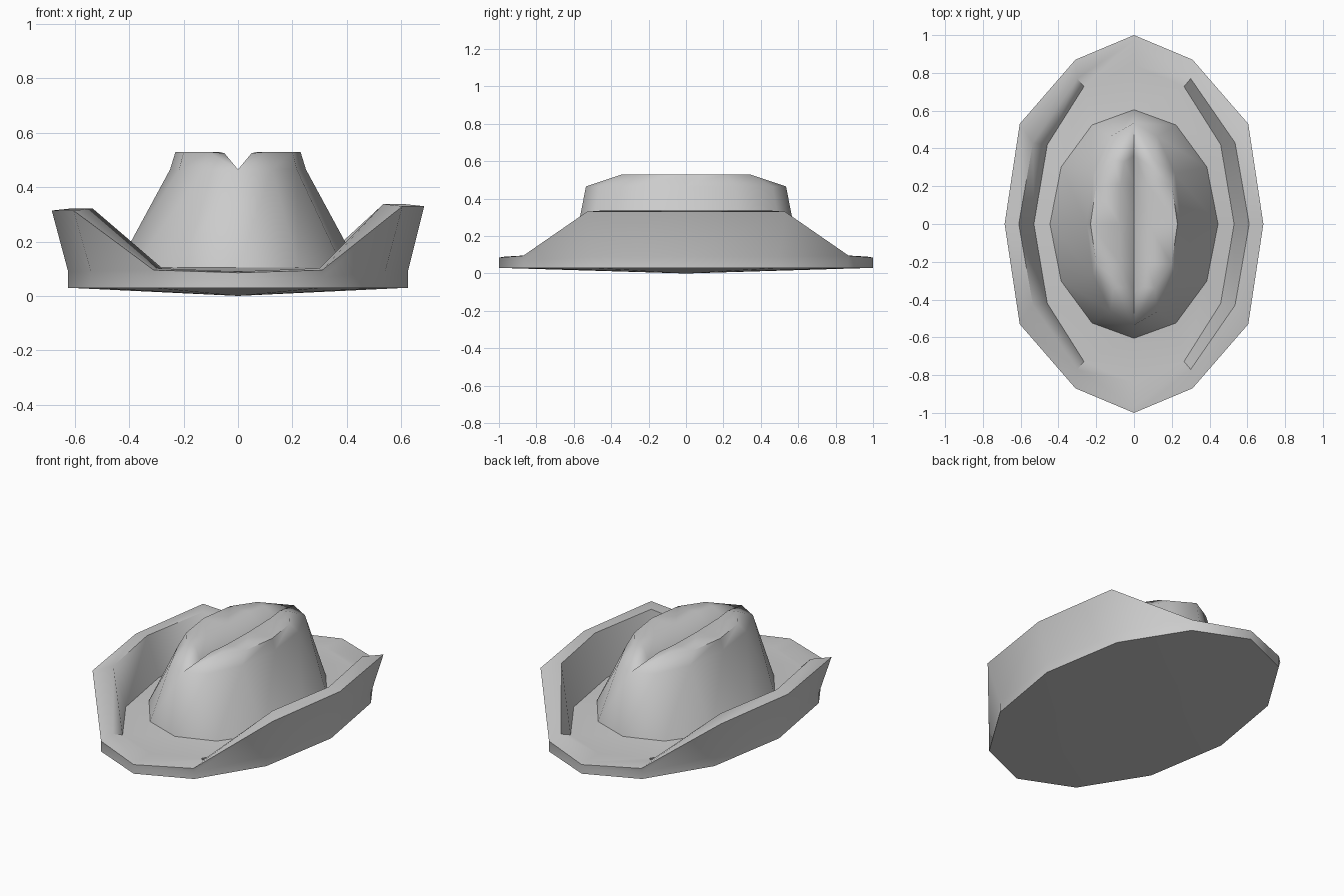
import bpy, bmesh
from math import sin, cos, radians

if "Cube" in bpy.data.objects:
    bpy.data.objects.remove(bpy.data.objects["Cube"])


def ellipse(rx, ry, z):
    # quarter outline, from the side (+x) round to the front/back tip
    return [(rx * cos(radians(a)), ry * sin(radians(a)), z) for a in (0, 30, 60, 90)]


# Quarter rings from the underside edge, over the curled brim, up to the crown crease
rings = [
    ellipse(.625, 1, .03),                                                   # bottom edge
    [p[:2] + (z,) for p, z in zip(ellipse(.625, 1, 0), (.09, .09, .07, .06))],  # brim side
    [(.685, 0, .33), (.605, .53, .33), (.31, .87, .095), (0, 1, .085)],      # curl outer lip
    [(.61, 0, .338), (.535, .43, .338), (.3, .77, .102), (0, .97, .09)],     # curl inner lip
    ellipse(.53, .84, .09),                                                  # brim floor
    ellipse(.445, .605, .105),                                               # crown foot
    ellipse(.25, .535, .465),                                                # crown shoulder
    [(.23, 0, .53), (.20, .21, .53), (.11, .34, .53), (0, .535, .465)],      # outer ridge
    [(.075, 0, .53), (.07, .21, .53), (.05, .33, .525), (0, .535, .465)],    # inner ridge
    [(0, 0, .463), (0, .21, .463), (0, .36, .463), (0, .535, .465)],         # centre crease
]

bm = bmesh.new()
loops = []
for ring in rings:
    loop = []
    for i in range(12):
        q = i % 6 if i % 6 <= 3 else 6 - i % 6
        x, y, z = ring[q]
        sx = -1 if 3 < i < 9 else 1
        sy = -1 if i > 6 else 1
        if sx < 0 and .3 < z < .4:
            z -= .016                      # left curl sits slightly lower
        loop.append(bm.verts.new((sx * x, sy * y, z)))
    loops.append(loop)

# Skin between rings
for a, b in zip(loops, loops[1:]):
    for i in range(12):
        j = (i + 1) % 12
        bm.faces.new((a[i], a[j], b[j], b[i]))

# Shallow cone underneath
tip = bm.verts.new((0, 0, 0))
for i in range(12):
    bm.faces.new((tip, loops[0][(i + 1) % 12], loops[0][i]))

bmesh.ops.remove_doubles(bm, verts=bm.verts, dist=.0005)
bmesh.ops.recalc_face_normals(bm, faces=bm.faces)
mesh = bpy.data.meshes.new("hat")
bm.to_mesh(mesh)
bm.free()
hat = bpy.data.objects.new("hat", mesh)
bpy.context.collection.objects.link(hat)
bpy.context.view_layer.objects.active = hat
hat.select_set(True)
bpy.ops.object.shade_smooth_by_angle(angle=radians(50))
